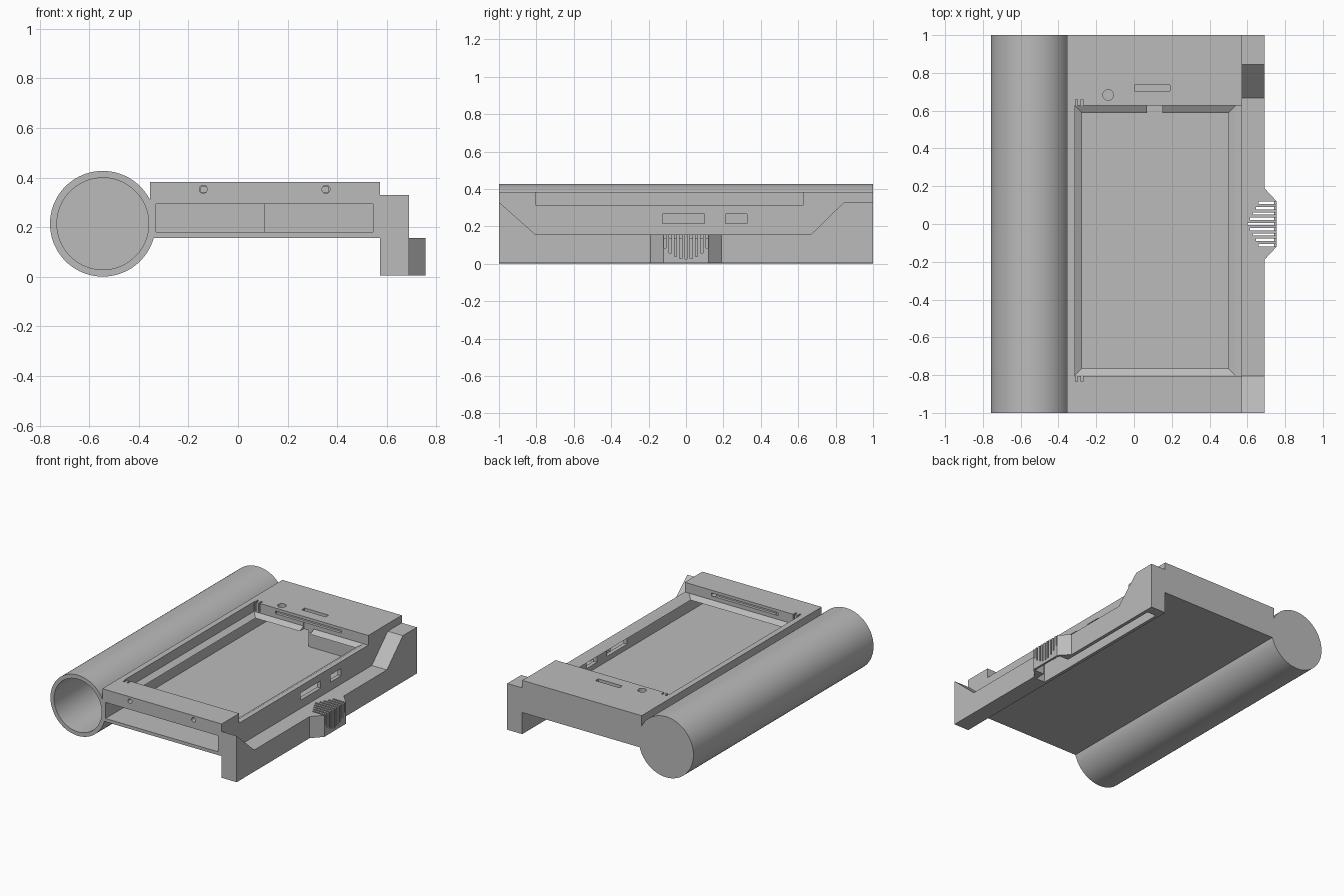
import bpy, bmesh, math
from mathutils import Vector

cube = bpy.data.objects.get("Cube")
if cube:
    bpy.data.objects.remove(cube, do_unlink=True)

grey = bpy.data.materials.new("plain grey")
grey.use_nodes = True
grey.diffuse_color = (0.5, 0.5, 0.5, 1)
grey.node_tree.nodes["Principled BSDF"].inputs["Base Color"].default_value = (0.5, 0.5, 0.5, 1)


def finish(name, bm):
    bmesh.ops.recalc_face_normals(bm, faces=bm.faces)
    mesh = bpy.data.meshes.new(name)
    bm.to_mesh(mesh)
    bm.free()
    mesh.materials.append(grey)
    ob = bpy.data.objects.new(name, mesh)
    bpy.context.collection.objects.link(ob)
    return ob


def prism(name, points, offset):
    """Extrude a closed outline along an offset vector."""
    bm = bmesh.new()
    face = bm.faces.new([bm.verts.new(p) for p in points])
    new = bmesh.ops.extrude_face_region(bm, geom=[face])["geom"]
    verts = [v for v in new if isinstance(v, bmesh.types.BMVert)]
    bmesh.ops.translate(bm, verts=verts, vec=Vector(offset))
    return finish(name, bm)


def box(name, x, y, z):
    pts = [(x[0], y[0], z[0]), (x[1], y[0], z[0]), (x[1], y[1], z[0]), (x[0], y[1], z[0])]
    return prism(name, pts, (0, 0, z[1] - z[0]))


def rod(name, axis, centre, radius, span, sides):
    """Cylinder along y or z."""
    pts = []
    for i in range(sides):
        a = math.tau * i / sides
        u, v = centre[0] + radius * math.cos(a), centre[1] + radius * math.sin(a)
        pts.append((u, span[0], v) if axis == "y" else (u, v, span[0]))
    length = span[1] - span[0]
    return prism(name, pts, (0, length, 0) if axis == "y" else (0, 0, length))


def combine(target, tool, operation="DIFFERENCE"):
    tool.hide_render = True
    mod = target.modifiers.new("shape", "BOOLEAN")
    mod.object, mod.operation, mod.solver = tool, operation, "EXACT"
    bpy.context.view_layer.objects.active = target
    bpy.ops.object.modifier_apply(modifier=mod.name)
    bpy.data.objects.remove(tool, do_unlink=True)


def cut_box(target, x, y, z):
    combine(target, box("cutter", x, y, z))


# Side tube, open at the front and closed at the back
TUBE = (-0.545, 0.214)
tube = rod("side_tube", "y", TUBE, 0.213, (-1, 1), 96)
combine(tube, rod("cutter", "y", TUBE, 0.185, (-1.1, 0.97), 96))

# Main body with the long inner bay opening at the front
body = box("main_body", (-0.355, 0.573), (-1, 1), (0.157, 0.383))
cut_box(body, (-0.33, 0.106), (-1.1, 0.9), (0.18, 0.293))
cut_box(body, (0.104, 0.545), (-1.1, 0.63), (0.18, 0.293))

# Top recess, open towards the right edge
cut_box(body, (-0.315, 0.7), (-0.805, 0.628), (0.315, 0.5))

# Bevelled window from the recess down into the bay
bm = bmesh.new()
for x0, x1, y0, y1, z in [(-0.315, 0.54, -0.805, 0.628, 0.316),
                          (-0.263, 0.485, -0.75, 0.575, 0.285)]:
    for x in (x0, x1):
        for y in (y0, y1):
            bm.verts.new((x, y, z))
bmesh.ops.convex_hull(bm, input=bm.verts)
combine(body, finish("cutter", bm))

# Latch notch, clip slots and wall grooves around the recess
cut_box(body, (0.07, 0.15), (0.585, 0.632), (0.28, 0.34))
for x in (-0.305, -0.275):
    for y in (0.62, -0.835):
        cut_box(body, (x - 0.006, x + 0.006), (y, y + 0.04), (0.32, 0.4))
for y in (-0.825, 0.61):
    cut_box(body, (-0.15, 0.365), (y, y + 0.038), (0.343, 0.363))

# Screw holes in the front, button hole and indicator slot on top
for x in (-0.14, 0.355):
    combine(body, rod("cutter", "y", (x, 0.353), 0.016, (-1.1, -0.81), 24))
combine(body, rod("cutter", "z", (-0.137, 0.683), 0.028, (0.35, 0.45), 32))
cut_box(body, (0.003, 0.19), (0.703, 0.735), (0.35, 0.45))

# Port openings in the right wall
for y in ((-0.125, 0.1), (0.21, 0.325)):
    cut_box(body, (0.53, 0.6), y, (0.215, 0.266))

# Side rail with raised ends
outline = [(-1, 0.005), (1, 0.005), (1, 0.33), (0.845, 0.33),
           (0.668, 0.157), (-0.805, 0.157), (-1, 0.33)]
rail = prism("side_rail", [(0.573, y, z) for y, z in outline], (0.117, 0, 0))

# Thumb grip swelling out of the rail
grip = [(0.65, -0.19), (0.69, -0.19), (0.755, -0.12), (0.755, 0.12), (0.69, 0.19), (0.65, 0.19)]
combine(rail, prism("grip", [(x, y, 0.005) for x, y in grip], (0, 0, 0.152)), "UNION")

# Channel under the rail and pocket under the grip
cut_box(rail, (0.595, 0.665), (-0.2, 0.93), (-0.1, 0.135))
cut_box(rail, (0.594, 0.74), (-0.122, 0.122), (-0.1, 0.134))

# Fan of grille slots, deepest in the middle
for i in range(-4, 5):
    y, edge = i * 0.028, abs(i) / 4
    cut_box(rail, (0.6 + 0.06 * edge, 0.8), (y - 0.006, y + 0.006),
            (0.025 + 0.06 * edge ** 2, 0.3))

# Crisp edges with a smooth tube wall
for ob in (tube, body, rail):
    bpy.ops.object.select_all(action="DESELECT")
    ob.select_set(True)
    bpy.context.view_layer.objects.active = ob
    bpy.ops.object.shade_smooth_by_angle(angle=math.radians(20))
